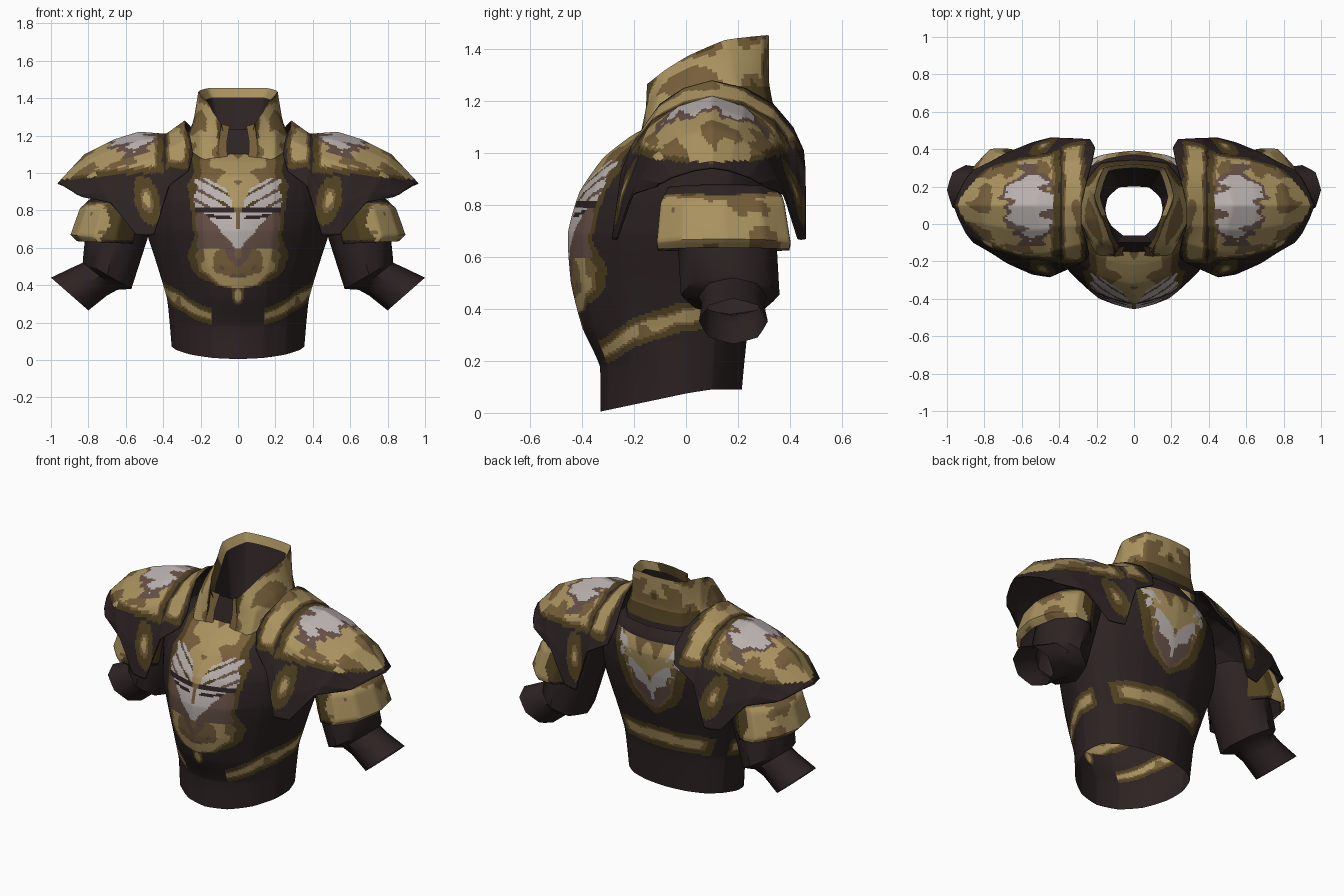
import bpy, math
from mathutils import Vector, noise

if "Cube" in bpy.data.objects:
    bpy.data.objects.remove(bpy.data.objects["Cube"])

# Flat colours; the last slot is the dark leather used for linings
COLOURS = [("olive", (.080, .053, .0145)), ("bronze", (.18, .113, .042)), ("gold", (.40, .29, .115)),
           ("mauve", (.13, .078, .06)), ("silver", (.48, .435, .42)), ("dark_leather", (.0265, .0165, .0165))]
OLIVE, BRONZE, GOLD, MAUVE, SILVER, DARK = range(6)
MATS = []
for label, rgb in COLOURS:
    m = bpy.data.materials.new(label)
    m.diffuse_color = (*rgb, 1)
    m.use_nodes = True
    m.node_tree.nodes["Principled BSDF"].inputs["Base Color"].default_value = m.diffuse_color
    MATS.append(m)


def refine(pts, k, closed, soft):
    """Resample a polyline, blending straight segments with a smooth curve."""
    n, out = len(pts), []
    for i in range(n if closed else n - 1):
        get = (lambda q: pts[q % n]) if closed else (lambda q: pts[max(0, min(n - 1, q))])
        a, b, c, d = get(i - 1), get(i), get(i + 1), get(i + 2)
        for s in range(k):
            t = s / k
            curve = .5 * (2 * b + (c - a) * t + (2 * a - 5 * b + 4 * c - d) * t * t
                          + (3 * b - a - 3 * c + d) * t ** 3)
            out.append(b.lerp(c, t).lerp(curve, soft))
    return out if closed else out + [pts[-1].copy()]


def loft(name, rings, paint, closed=False, ku=8, kv=8, soft=.4, flip=False, side=1, lining=0):
    """Skin through rings, then colour every face with the paint rule."""
    rows = [refine([Vector(p) for p in r], ku, closed, soft) for r in rings]
    rows = list(zip(*[refine(list(c), kv, False, soft) for c in zip(*rows)]))
    w = len(rows[0])
    verts = [Vector((p.x * side, p.y, p.z)) for r in rows for p in r]
    faces = []
    for i in range(len(rows) - 1):
        for j in range(w if closed else w - 1):
            jn = (j + 1) % w
            f = (i * w + j, i * w + jn, (i + 1) * w + jn, (i + 1) * w + j)
            faces.append(f[::-1] if flip != (side < 0) else f)
    me = bpy.data.meshes.new(name)
    me.from_pydata(verts, [], faces)
    for m in MATS:
        me.materials.append(m)
    for p in me.polygons:
        c = p.center
        p.material_index = paint(Vector((abs(c.x), c.y, c.z)))
    ob = bpy.data.objects.new(name, me)
    bpy.context.collection.objects.link(ob)
    bpy.ops.object.select_all(action='DESELECT')
    ob.select_set(True)
    bpy.context.view_layer.objects.active = ob
    bpy.ops.object.shade_smooth_by_angle(angle=math.radians(46))
    if lining:
        s = ob.modifiers.new("lining", 'SOLIDIFY')
        s.thickness, s.offset, s.material_offset = lining, -1, len(MATS)
    return ob


# ---- paint helpers ----
def table(t, z):
    """Piecewise linear lookup, negative outside the range."""
    for (a, u), (b, v) in zip(t, t[1:]):
        if a <= z <= b:
            return u + (v - u) * (z - a) / (b - a)
    return -1


def wobble(p, f=8):
    return noise.noise(p * f)


def tone(d, p, edge=.03):
    """Dark outside, then olive border, bronze line and mottled gold."""
    d += .012 * wobble(p, 11)
    if d < 0:
        return DARK
    if d < edge:
        return OLIVE
    if d < edge * 1.4 or wobble(p, 9) > .24:
        return BRONZE
    return GOLD


def oval(p, x, z, rx, rz):
    return (1 - math.hypot((p.x - x) / rx, (p.z - z) / rz)) * min(rx, rz)


CHEST = [(.37, 0), (.4, .14), (.48, .25), (.56, .27), (.66, .23), (.8, .25), (.93, .27), (1, .24), (1.2, .26)]
BACK = [(.58, 0), (.65, .12), (.75, .2), (.9, .24), (1.07, .27)]
BELT = [(-.5, .16), (-.32, .23), (-.2, .31), (-.05, .36), (.1, .385), (.4, .45)]


def paint_torso(p):
    belt = (.064 if p.y > .14 else .057) - abs(p.z - table(BELT, p.y))
    if belt > 0 and (p.y > .17 or p.y < .1) and not (p.y < 0 and p.x < .14):
        return tone(min(belt, abs(p.y - .135) - .03), p, .027)
    if p.y < 0:
        d = table(CHEST, p.z) - p.x
        if p.z < .42 and d < .02:
            return tone(oval(p, 0, .345, .032, .055), p, .01)
        n = wobble(p, 20)
        # upper feathers: raked barbs split by thin gaps
        rake = p.z - .55 * p.x
        if .815 < p.z < .97 + .02 * n and .03 + .45 * max(0, p.z - .84) < p.x < .23 + .03 * n and rake < .88:
            gap = abs((rake - .70) % .062 - .031) < .007 + .006 * n
            return (OLIVE if p.x < .12 else MAUVE) if gap else SILVER
        # lower feathers taper to a point under the breastbone
        tip = (p.z - .58) * .85 - p.x + .02 * n
        if .6 < p.z < .79 and tip > 0:
            if p.x < .012 and p.z > .7:
                return BRONZE
            return DARK if abs(p.z - .755 - .1 * p.x) < .008 and p.x > .03 else SILVER
        if .79 <= p.z <= .815 and p.x < .23:
            return DARK if p.x > .02 else BRONZE
        if .59 < p.z < .80 and p.x < .22 + .03 * wobble(p, 10):
            return MAUVE
        if oval(p, 0, .53, .13, .09) > .02 * wobble(p, 12):
            return BRONZE if wobble(p, 14) < .1 else MAUVE
        return tone(d, p, .042)
    # winged chevron between the shoulder blades
    d = table(BACK, p.z) - p.x
    v = p.z - (.71 + 1.1 * p.x)
    if d > .04 and abs(v - .05) < .045 + .09 * wobble(p, 18):
        return SILVER
    if d > .05 and -.1 < v < .02 and p.x < .13:
        return MAUVE
    return tone(d, p, .06)


def paint_collar(p):
    if p.y > .2 and p.z < 1.18:
        return DARK
    n = wobble(p, 7)
    if n < -.25 or (p.y > .2 and p.z < 1.26) or (p.x < .112 and p.y < 0):
        return OLIVE
    return BRONZE if n < -.1 or n > .34 or (p.y > .29 and p.z < 1.33) else GOLD


def paint_pad(p):
    if p.x < .385 and p.z > .98:
        return tone(min(p.x - .265, .5 * (p.z - 1.02), .39 - p.x), p, .018)
    drop = oval(p, .485 + .2 * (p.z - .85), .86, .068, .14)
    if p.z < .98 and drop > 0:
        return tone(drop, p, .036)
    d = min(p.z - (1.0 - .07 * (p.x - .45)), p.x - .4)
    streak = noise.noise(Vector((p.x * 7, p.y * 24, 2)))
    crest = 1 - math.hypot((p.x - .55) / .155, (p.y - .1) / .235) + .5 * streak
    if d > .03 and crest > .28:
        return SILVER
    if d > .03 and crest > .05:
        return MAUVE
    # twin roundels on the outer slope
    if p.x > .76 and d > 0:
        r = math.hypot((abs(p.y - .1) - .055) / .036, (p.z - 1.02) / .04)
        return GOLD if r < 1 or wobble(p, 8) > .0 else (BRONZE if d > .015 else OLIVE)
    return tone(d, p, .03)


def paint_sleeve(p):
    if p.z > .84 + .01 * wobble(p, 6):
        return DARK
    if abs(p.y - .14) > .11 and p.x < .71 + .08 * wobble(p, 7):
        return OLIVE if p.z > .64 else DARK
    return tone(min(p.z - .59, .87 - p.z), p, .03)


def plain(colour):
    return lambda p: colour


# ---- torso: z front, z back, half width, y front, y back, keel sharpness ----
LEVELS = [(.005, .09, .355, -.33, .215, 1.2), (.18, .2, .365, -.332, .225, 1.2), (.33, .33, .38, -.40, .24, 1.4),
          (.5, .5, .43, -.443, .28, 1.6), (.69, .69, .49, -.455, .33, 1.7), (.85, .85, .50, -.41, .37, 1.7),
          (.98, .99, .46, -.32, .392, 1.6), (1.06, 1.09, .37, -.22, .365, 1.3), (1.1, 1.17, .24, -.15, .32, 1)]
rings = []
for zf, zb, w, yf, yb, keel in LEVELS:
    ring = []
    for i in range(16):
        a = math.tau * i / 16
        c = math.cos(a)
        y = yf * c ** keel if c > 0 else yb * abs(c) ** .8
        t = min(1, (y - yf) / (yb - yf) * 1.35)
        ring.append((w * math.sin(a), y, zf + (zb - zf) * t))
    rings.append(ring)
loft("torso", rings, paint_torso, closed=True, ku=18, kv=18, soft=.5)


# ---- collar: half outlines from front edge to nape, mirrored ----
def whole(half):
    return half + [(-x, y, z) for x, y, z in half[-2::-1]]


base = [(.10, -.18, 1.05), (.2, -.16, 1.08), (.28, 0, 1.14), (.285, .18, 1.16), (.18, .325, 1.15), (0, .345, 1.14)]
middle = [(.10, -.155, 1.17), (.2, -.11, 1.2), (.24, .03, 1.26), (.24, .19, 1.27), (.17, .30, 1.27), (0, .32, 1.27)]
top = [(.09, -.15, 1.265), (.13, -.08, 1.32), (.16, .01, 1.375), (.212, .15, 1.435), (.16, .3, 1.453), (0, .32, 1.453)]
rim = [(x * .86, y * .92 + .008, z - .05) for x, y, z in top]
hole = [(.06, -.06, 1.10), (.12, -.01, 1.10), (.155, .06, 1.1), (.14, .14, 1.1), (.08, .195, 1.1), (0, .2, 1.1)]
loft("collar", [whole(base), whole(middle), whole(top)], paint_collar, ku=10, kv=10)
loft("collar_rim", [whole(top), whole(rim)], lambda p: GOLD if p.y > .05 else OLIVE, ku=8, kv=1)
loft("collar_lining", [whole(rim), whole(hole)], plain(DARK), ku=8, kv=2)
# throat panel folding over into the neck, with two upright clasps
loft("throat_panel", [[(s * .105, -.165, 1.05) for s in (-1, 1)], [(s * .1, -.1, 1.235) for s in (-1, 1)],
                      [(s * .06, -.062, 1.1) for s in (-1, 1)]], plain(DARK), ku=1, kv=1)
for side, tag in ((1, "left"), (-1, "right")):
    loft(tag + "_throat_clasp", [[(.055, -.176, 1.06), (.105, -.18, 1.06)], [(.06, -.145, 1.16), (.1, -.15, 1.16)],
                                 [(.045, -.115, 1.25), (.1, -.13, 1.265)]],
         plain(BRONZE), ku=1, kv=1, side=side)

# ---- shoulder pads: half arches, front hem to crown ----
ARCHES = [
    [(.265, -.20, 1.01), (.24, -.165, 1.10), (.255, -.10, 1.19), (.285, -.01, 1.25), (.285, .1, 1.28)],
    [(.37, -.25, .93), (.37, -.21, 1.03), (.38, -.13, 1.13), (.385, -.01, 1.19), (.385, .1, 1.21)],
    [(.45, -.285, .67), (.46, -.25, .85), (.48, -.16, 1.07), (.50, -.03, 1.18), (.53, .1, 1.22)],
    [(.545, -.27, .67), (.57, -.24, .83), (.62, -.16, 1.03), (.64, -.03, 1.14), (.66, .1, 1.18)],
    [(.68, -.21, .84), (.72, -.18, .90), (.77, -.12, .99), (.80, 0, 1.07), (.82, .1, 1.1)],
    [(.83, -.11, .87), (.86, -.10, .885), (.90, -.05, .91), (.94, .03, .935), (.965, .1, .945)]]
BACK_REACH = (1.18, 1.03, .94, .91, .91, .95)
pad = []
for h, reach in zip(ARCHES, BACK_REACH):
    # the inner lip reaches further toward the spine at the back
    pad.append(h + [(x - (.03 if reach > 1.1 and y < 0 else 0), .1 + (.1 - y) * reach, z) for x, y, z in h[-2::-1]])


# ---- arms: outer x z, inner x z, y front, y back ----
def tube(spec, n):
    out = []
    for xo, zo, xi, zi, y0, y1 in spec:
        ring = []
        for i in range(n):
            c, s = math.cos(math.tau * i / n), math.sin(math.tau * i / n)
            ring.append(((xo + xi) / 2 + c * (xo - xi) / 2, (y0 + y1) / 2 + s * (y1 - y0) / 2,
                         (zo + zi) / 2 + c * (zo - zi) / 2))
        out.append(ring)
    return out


SLEEVE = [(.77, .88, .48, .85, -.08, .37), (.845, .81, .5, .8, -.11, .39), (.895, .67, .53, .635, -.125, .415),
          (.86, .635, .54, .62, -.12, .41)]
ARM = [(.78, .85, .42, .85, -.02, .34), (.82, .63, .49, .63, -.03, .35), (.83, .53, .57, .38, -.02, .36),
       (.83, .52, .645, .375, .05, .31), (.885, .495, .70, .345, .06, .30), (1.0, .44, .80, .265, .05, .315)]
for side, tag in ((1, "left"), (-1, "right")):
    loft(tag + "_shoulder_pad", pad, paint_pad, ku=12, kv=12, soft=.1, flip=True, side=side, lining=.008)
    loft(tag + "_sleeve", tube(SLEEVE, 10), paint_sleeve, closed=True, ku=8, kv=8, soft=.1, flip=True,
         side=side, lining=.008)
    loft(tag + "_arm", tube(ARM, 8), plain(DARK), closed=True, ku=2, kv=1, soft=.2, flip=True, side=side)
